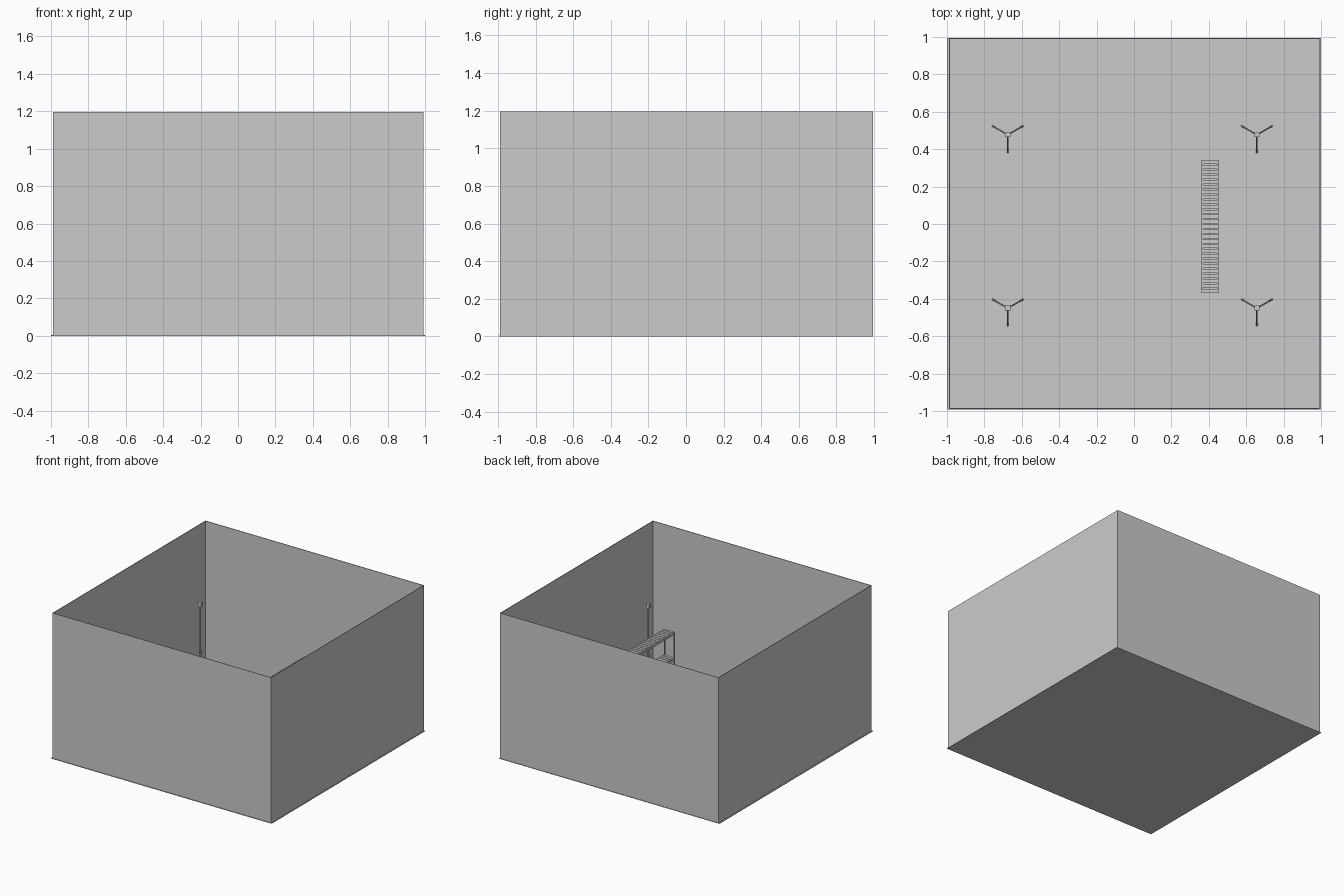
import bpy, bmesh, math
from mathutils import Vector, Matrix

if "Cube" in bpy.data.objects:
    bpy.data.objects.remove(bpy.data.objects["Cube"])


def make(name, bm):
    me = bpy.data.meshes.new(name)
    bm.to_mesh(me)
    bm.free()
    ob = bpy.data.objects.new(name, me)
    bpy.context.collection.objects.link(ob)
    return ob


def add_box(bm, lo, hi):
    lo, hi = Vector(lo), Vector(hi)
    m = Matrix.Translation((lo + hi) / 2) @ Matrix.Diagonal((*(hi - lo), 1))
    bmesh.ops.create_cube(bm, size=1, matrix=m)


def add_rod(bm, a, b, r1, r2=None, sides=10):
    a, b = Vector(a), Vector(b)
    d = b - a
    m = Matrix.Translation((a + b) / 2) @ d.to_track_quat('Z', 'Y').to_matrix().to_4x4()
    bmesh.ops.create_cone(bm, cap_ends=True, segments=sides, radius1=r1,
                          radius2=r1 if r2 is None else r2, depth=d.length, matrix=m)


def box(name, lo, hi):
    bm = bmesh.new()
    add_box(bm, lo, hi)
    return make(name, bm)


# Room: thin floor and four walls, open at the top
H, T = 1.195, 0.005
box("floor", (-1, -0.993, 0), (1, 0.995, T))
box("front_wall", (-0.99, -0.99, T), (0.993, -0.985, H))
box("back_wall", (-0.99, 0.988, T), (0.993, 0.993, H))
box("left_wall", (-0.99, -0.985, T), (-0.985, 0.988, H))
box("right_wall", (0.988, -0.985, T), (0.993, 0.988, H))


# Tripod stand with a small box sensor on top
def stand(name, x, y):
    bm = bmesh.new()
    add_rod(bm, (0, 0, 0.03), (0, 0, 0.40), 0.008)
    add_rod(bm, (0, 0, 0.40), (0, 0, 0.78), 0.006)
    add_rod(bm, (0, 0, 0.39), (0, 0, 0.41), 0.011)
    add_rod(bm, (0, 0, 0.13), (0, 0, 0.155), 0.012)
    for deg in (-90, 30, 150):
        c, s = math.cos(math.radians(deg)), math.sin(math.radians(deg))
        add_rod(bm, (0.01 * c, 0.01 * s, 0.142), (0.09 * c, 0.09 * s, 0.011), 0.004, sides=8)
        add_rod(bm, (0.085 * c, 0.085 * s, 0.019), (0.093 * c, 0.093 * s, 0.006), 0.005, sides=8)
        add_rod(bm, (0, 0, 0.04), (0.05 * c, 0.05 * s, 0.076), 0.003, sides=6)
    post = make(name + "_tripod", bm)
    post.location = (x, y, 0)
    head = box(name + "_sensor", (-0.014, -0.013, 0.775), (0.014, 0.013, 0.812))
    head.location = (x, y, 0)


for n, x, y in (("front_left", -0.675, -0.45), ("front_right", 0.657, -0.45),
                ("back_left", -0.675, 0.477), ("back_right", 0.657, 0.477)):
    stand(n, x, y)

# Shelf rack: posts, rails and slatted shelves
X0, X1, Y0, Y1 = 0.36, 0.455, -0.37, 0.343
P, N = 0.008, 27
levels = (0.06, 0.27, 0.48, 0.69)

bm = bmesh.new()
for x in (X0, X1 - P):
    for y in (Y0, Y1 - P):
        add_box(bm, (x, y, T), (x + P, y + P, levels[-1] - 0.006))
make("shelf_posts", bm)

step = (Y1 - Y0) / N
for i, z in enumerate(levels, 1):
    bm = bmesh.new()
    for x in (X0, X1 - P):
        add_box(bm, (x, Y0, z - 0.022), (x + P, Y1, z - 0.006))
    for y in (Y0, Y1 - P):
        add_box(bm, (X0, y, z - 0.022), (X1, y + P, z - 0.006))
    make(f"shelf_{i}_frame", bm)
    bm = bmesh.new()
    for k in range(N):
        y = Y0 + k * step
        add_box(bm, (X0, y + 0.003, z - 0.006), (X1, y + step - 0.003, z))
    make(f"shelf_{i}_slats", bm)
